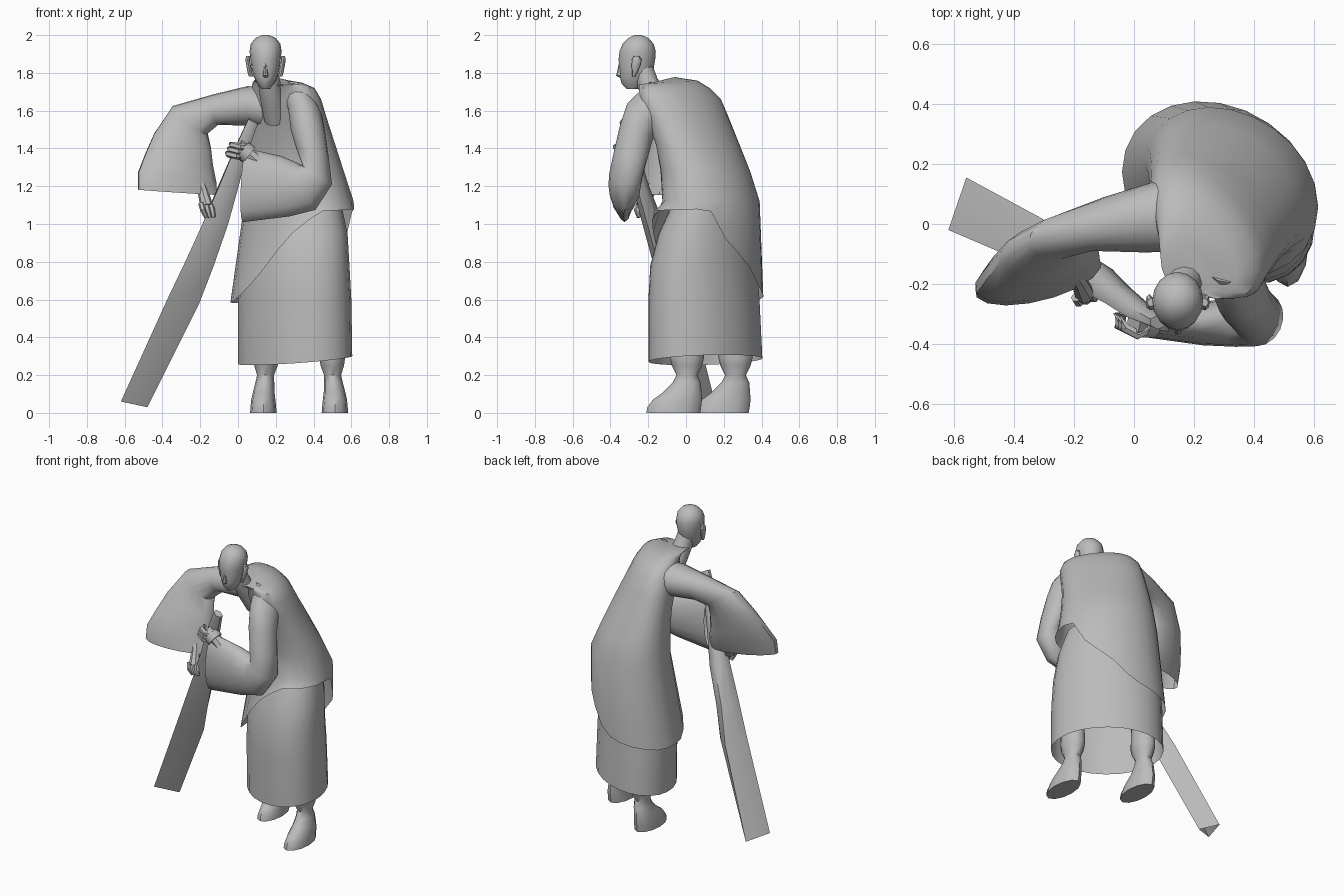
import bpy, bmesh, math
from mathutils import Vector as V

GREY = bpy.data.materials.new("plain grey")
GREY.diffuse_color = (0.5, 0.5, 0.5, 1)


def finish(name, bm, angle=40):
    bmesh.ops.recalc_face_normals(bm, faces=bm.faces)
    me = bpy.data.meshes.new(name)
    bm.to_mesh(me)
    bm.free()
    ob = bpy.data.objects.new(name, me)
    bpy.context.collection.objects.link(ob)
    me.materials.append(GREY)
    bpy.ops.object.select_all(action='DESELECT')
    bpy.context.view_layer.objects.active = ob
    ob.select_set(True)
    bpy.ops.object.shade_smooth_by_angle(angle=math.radians(angle))
    return ob


def skin(name, rows, caps=(True, True), angle=40):
    """Bridge rows of points into a surface."""
    bm = bmesh.new()
    rows = [[bm.verts.new(q) for q in row] for row in rows]
    n = len(rows[0])
    for a, b in zip(rows, rows[1:]):
        for i in range(n):
            j = (i + 1) % n
            bm.faces.new((a[i], a[j], b[j], b[i]))
    if caps[0]:
        bm.faces.new(rows[0])
    if caps[1]:
        bm.faces.new(rows[-1])
    return finish(name, bm, angle)


def loft(name, rings, n=12, caps=(True, True), height=None, angle=40):
    """Skin through elliptical rings of (centre, half axis u, half axis v)."""
    rows = []
    for k, (c, u, v) in enumerate(rings):
        row = []
        for i in range(n):
            a = 2 * math.pi * i / n
            d = V(u) * math.cos(a) + V(v) * math.sin(a)
            q = V(c) + d
            if k == 0 and height:
                q.z = height(math.degrees(math.atan2(d.y, d.x)) % 360)
            row.append(q)
        rows.append(row)
    return skin(name, rows, caps, angle)


def flat(x0, x1, y0, y1, z, skew=0.0, tx=0.0, ty=0.0):
    """Level ring from its extents; skew turns it diagonally, tx and ty tilt it."""
    rx, ry = (x1 - x0) / 2, (y1 - y0) / 2
    uy, vy = ry * skew, ry * math.sqrt(1 - skew * skew)
    return (((x0 + x1) / 2, (y0 + y1) / 2, z),
            (rx, uy, rx * tx + uy * ty), (0, vy, vy * ty))


def tube(name, pts, radii, n=8):
    """Round tube along a path of points."""
    pts = [V(p) for p in pts]
    rings = []
    for i, p in enumerate(pts):
        d = (pts[min(i + 1, len(pts) - 1)] - pts[max(i - 1, 0)]).normalized()
        ref = V((0, 1, 0)) if abs(d.y) < 0.8 else V((0, 0, 1))
        u = d.cross(ref).normalized()
        rings.append((p, u * radii[i], d.cross(u) * radii[i]))
    return loft(name, rings, n)


def hem(deg):
    """Slanted jacket hem: high on the right side, low at the back left."""
    pts = [(0, 1.07), (8, 1.06), (20, .90), (50, .79), (80, .645), (110, .61), (150, .58),
           (190, .59), (225, .70), (250, .84), (275, .98), (300, 1.07), (360, 1.08)]
    for (a, za), (b, zb) in zip(pts, pts[1:]):
        if a <= deg <= b:
            return za + (zb - za) * (deg - a) / (b - a)


# Long skirt, open at the bottom, standing diagonally
loft("skirt", [
    flat(0, .605, -.20, .405, .28, -.33, .09, .06),
    flat(0, .60, -.20, .39, .60, -.33),
    flat(.01, .59, -.19, .375, .78, -.33),
    flat(.03, .58, -.145, .36, .95, -.33),
    flat(.07, .55, -.08, .32, 1.09, -.3)], 24, (False, True))

# Upper robe with hunched back
loft("jacket", [
    flat(-.04, .615, -.18, .41, .8, -.2),
    flat(.035, .612, -.125, .39, 1.12, -.24),
    flat(.045, .56, -.135, .34, 1.28, -.32),
    flat(.05, .515, -.16, .285, 1.42, -.4),
    flat(.05, .47, -.21, .228, 1.56, -.46),
    flat(.055, .44, -.25, .185, 1.66, -.5),
    flat(.07, .405, -.25, .125, 1.72, -.52),
    flat(.08, .345, -.25, .06, 1.75, -.5, 0, .06),
    flat(.09, .265, -.245, -.06, 1.755, -.3, 0, .25)], 24, (False, True), hem)

# Hanging sleeve of the stretched arm
loft("left_sleeve", [
    ((.21, .035, 1.60), (.03, .125, 0), (0, 0, .12)),
    ((.06, .025, 1.625), (.02, .12, 0), (-.01, 0, .105)),
    ((-.12, .0, 1.605), (.02, .09, 0), (-.015, 0, .08)),
    ((-.255, -.045, 1.55), (.03, .075, 0), (-.09, .01, .075)),
    ((-.293, -.09, 1.44), (.03, .09, 0), (-.15, 0, .04)),
    ((-.312, -.125, 1.34), (.03, .1, 0), (-.18, -.02, .03)),
    ((-.322, -.155, 1.25), (.03, .10, 0), (-.207, -.04, .025)),
    ((-.320, -.18, 1.168), (.03, .085, 0), (-.21, -.035, .014))], 16, (True, False))

# Wide sleeve of the bent arm
loft("right_sleeve", [
    ((.315, -.115, 1.665), (.09, 0, -.03), (0, .08, -.085)),
    ((.355, -.225, 1.595), (.09, 0, -.02), (0, .085, -.045)),
    ((.37, -.26, 1.495), (.09, 0, 0), (0, .09, -.025)),
    ((.395, -.29, 1.375), (.085, 0, -.02), (0, .09, -.015)),
    ((.42, -.318, 1.26), (.078, 0, -.05), (.01, .09, 0)),
    ((.36, -.325, 1.20), (.05, 0, -.125), (.02, .085, 0)),
    ((.25, -.33, 1.2), (.02, 0, -.16), (.02, .075, 0)),
    ((.035, -.325, 1.205), (-.01, 0, -.195), (.02, .05, 0))], 16, (True, False))

# Forearms and hands
tube("left_forearm", [(-.26, -.06, 1.48), (-.235, -.12, 1.3), (-.185, -.19, 1.17), (-.165, -.235, 1.09)],
     (.045, .04, .028, .035))
tube("right_forearm", [(.30, -.33, 1.2), (.14, -.33, 1.30), (.06, -.33, 1.37), (0, -.325, 1.40)],
     (.045, .04, .036, .05))
tube("right_cuff", [(.06, -.33, 1.365), (.025, -.33, 1.392)], (.052, .052), 10)
for i in range(3):
    s = i * .024
    tube("left_finger", [(-.195 + s, -.245 + s * .3, 1.11), (-.185 + s, -.262 + s * .3, 1.075),
                         (-.168 + s * .8, -.25, 1.035)], (.016, .016, .011), 6)
    h = V((-.012 + s * .42, -.312 - s * .2, 1.36 + s))
    tube("right_finger", [h + V(d) for d in ((.04, -.03, 0), (.005, -.048, 0),
                                             (-.04, -.025, .01), (-.045, .015, .015))],
         (.016, .018, .018, .013), 6)

# Broom: round handle swelling into a three-cornered bundle
rows = []
for a, b, c, bulge in (
        ((.055, -.34, 1.555), (.08, -.305, 1.55), (.105, -.34, 1.53), 1),
        ((-.025, -.31, 1.38), (.01, -.25, 1.38), (.045, -.30, 1.36), 1),
        ((-.095, -.265, 1.21), (-.06, -.195, 1.2), (-.002, -.255, 1.18), .9),
        ((-.17, -.225, 1.04), (-.13, -.125, 1.02), (-.052, -.205, 1.0), .7),
        ((-.27, -.18, .82), (-.225, -.06, .8), (-.128, -.145, .78), .4),
        ((-.375, -.125, .60), (-.31, .02, .59), (-.205, -.075, .58), .2),
        ((-.62, -.02, .06), (-.56, .155, .05), (-.48, .055, .03), 0)):
    a, b, c = V(a), V(b), V(c)
    m = (a + b + c) / 3
    row = []
    for p, q in ((a, b), (b, c), (c, a)):
        mid = (p + q) / 2
        row += [p, mid + (mid - m) * bulge]
    rows.append(row)
skin("broom", rows, (True, False), 62)

# Neck and head
tube("neck", [(.20, -.10, 1.55), (.18, -.165, 1.67), (.165, -.205, 1.75), (.15, -.24, 1.85)],
     (.06, .063, .058, .055), 12)
X = .146
loft("head", [flat(X - w, X + w, y0, y1, z) for w, y0, y1, z in (
    (.022, -.315, -.255, 1.715), (.045, -.342, -.215, 1.745), (.062, -.35, -.19, 1.78),
    (.074, -.352, -.172, 1.82), (.08, -.357, -.163, 1.87), (.085, -.352, -.16, 1.915),
    (.078, -.335, -.172, 1.955), (.053, -.305, -.2, 1.985), (.018, -.275, -.235, 2.0))], 16)
loft("nose", [flat(X - w, X + w, y0, -.33, z) for w, y0, z in (
    (.010, -.352, 1.775), (.015, -.370, 1.785), (.011, -.364, 1.81), (.007, -.356, 1.85))], 8)
for side, name in ((-1, "left_ear"), (1, "right_ear")):
    loft(name, [((X + side * x, y, z), (.012, 0, 0), (0, r, 0)) for x, y, z, r in (
        (.076, -.277, 1.78, .008), (.083, -.272, 1.80, .014), (.09, -.265, 1.84, .023),
        (.095, -.26, 1.87, .026), (.09, -.262, 1.89, .014))], 8)

# Legs and shoes, one foot stepping forward
for name, x, y, s in (("left_leg", .142, .257, -1), ("right_leg", .505, 0, 1)):
    loft(name, [flat(x + s * o - w, x + s * o + w, y + y0, y + y1, z) for o, w, y0, y1, z in (
        (.008, .07, -.21, .075, 0), (.008, .068, -.205, .08, .03), (.008, .064, -.175, .085, .07),
        (.006, .057, -.12, .082, .11), (.0, .05, -.07, .078, .16), (-.004, .045, -.05, .06, .2),
        (-.006, .062, -.075, .085, .25), (-.006, .068, -.085, .095, .29),
        (-.006, .065, -.08, .09, .45))], 12)
